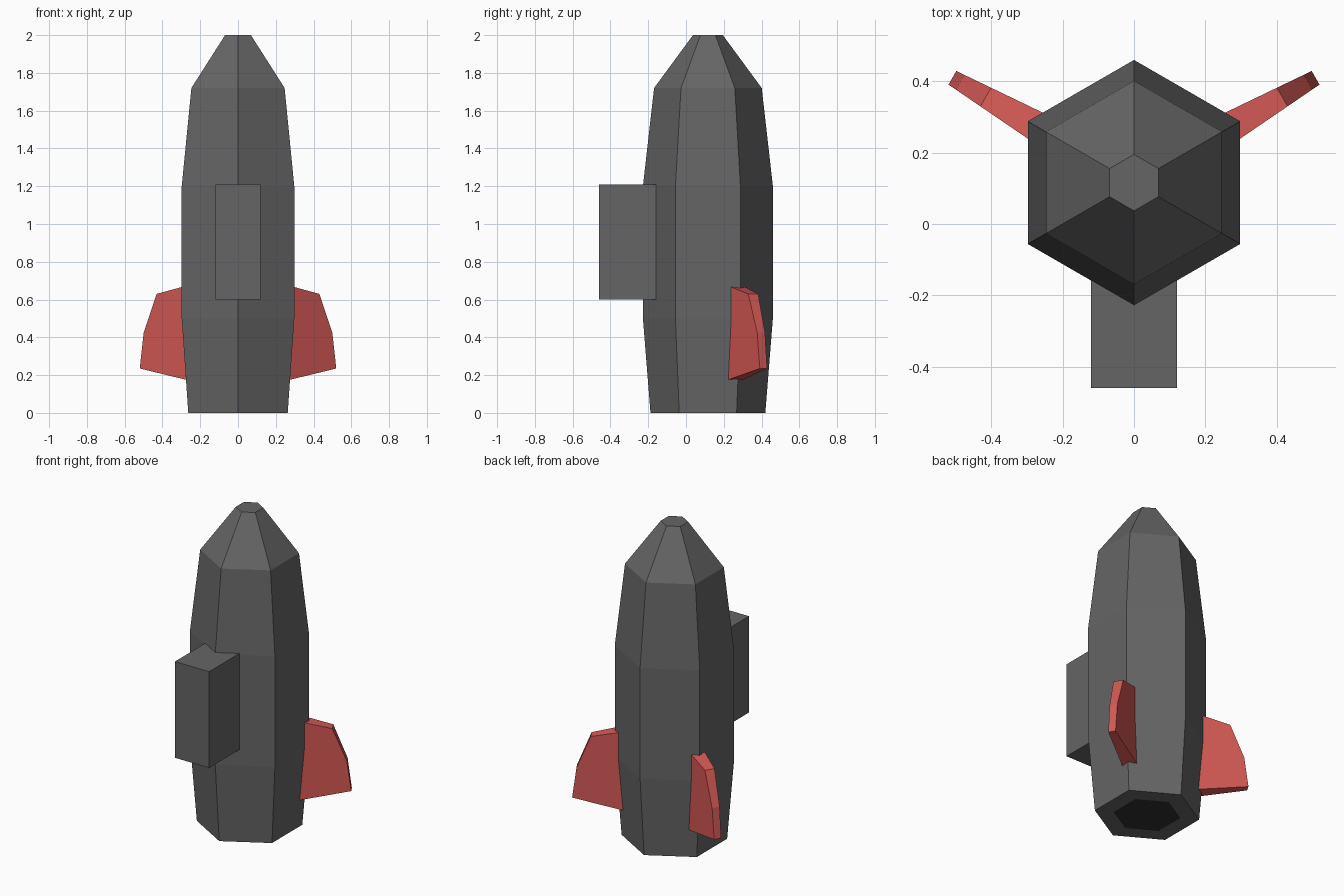
import bpy, bmesh
from math import radians, cos, sin

if "Cube" in bpy.data.objects:
    bpy.data.objects.remove(bpy.data.objects["Cube"])

CY = 0.116  # y of the body axis


def material(name, r, g, b):
    m = bpy.data.materials.new(name)
    m.diffuse_color = (r, g, b, 1)
    m.use_nodes = True
    m.node_tree.nodes["Principled BSDF"].inputs["Base Color"].default_value = m.diffuse_color
    return m


def finish(name, bm, *mats):
    bmesh.ops.recalc_face_normals(bm, faces=bm.faces)
    me = bpy.data.meshes.new(name)
    bm.to_mesh(me)
    bm.free()
    for m in mats:
        me.materials.append(m)
    ob = bpy.data.objects.new(name, me)
    bpy.context.collection.objects.link(ob)
    return ob


def bridge(bm, a, b):
    n = len(a)
    for i in range(n):
        j = (i + 1) % n
        bm.faces.new((a[i], a[j], b[j], b[i]))


grey = material("dark_grey", 0.13, 0.13, 0.13)
black = material("nozzle_black", 0.03, 0.03, 0.03)
red = material("fin_red", 0.66, 0.10, 0.09)

# Six-sided body: nozzle edge, base, sides, shoulder, blunt nose
bm = bmesh.new()
rings = []
for r, z in [(0.195, 0), (0.304, 0), (0.344, 0.5), (0.344, 1.2), (0.285, 1.72), (0.079, 2.0)]:
    rings.append([bm.verts.new((r * cos(radians(30 + 60 * k)), CY + r * sin(radians(30 + 60 * k)), z))
                  for k in range(6)])
for a, b in zip(rings, rings[1:]):
    bridge(bm, a, b)
bm.faces.new(rings[-1])
bm.faces.new(rings[0]).material_index = 1
finish("rocket_body", bm, grey, black)

# Box on the front, sunk into the body
bm = bmesh.new()
bmesh.ops.create_cube(bm, size=1)
bmesh.ops.scale(bm, vec=(0.24, 0.36, 0.61), verts=bm.verts)
bmesh.ops.translate(bm, vec=(0, -0.28, 0.905), verts=bm.verts)
finish("front_box", bm, grey)

# Tapered fin along a body corner, mirrored to the other side
profile = [(0.25, 0.167), (0.588, 0.235), (0.563, 0.425), (0.48, 0.63), (0.25, 0.682)]
c, s = cos(radians(30)), sin(radians(30))
bm = bmesh.new()
sides = []
for sign in (-1, 1):
    side = []
    for r, z in profile:
        t = sign * (0.022 + (0.588 - r) * 0.075)
        side.append(bm.verts.new((r * c - t * s, CY + r * s + t * c, z)))
    sides.append(side)
    bm.faces.new(side)
bridge(bm, *sides)
fins = finish("tail_fins", bm, red)
fins.modifiers.new("mirror", "MIRROR").use_axis[0] = True
